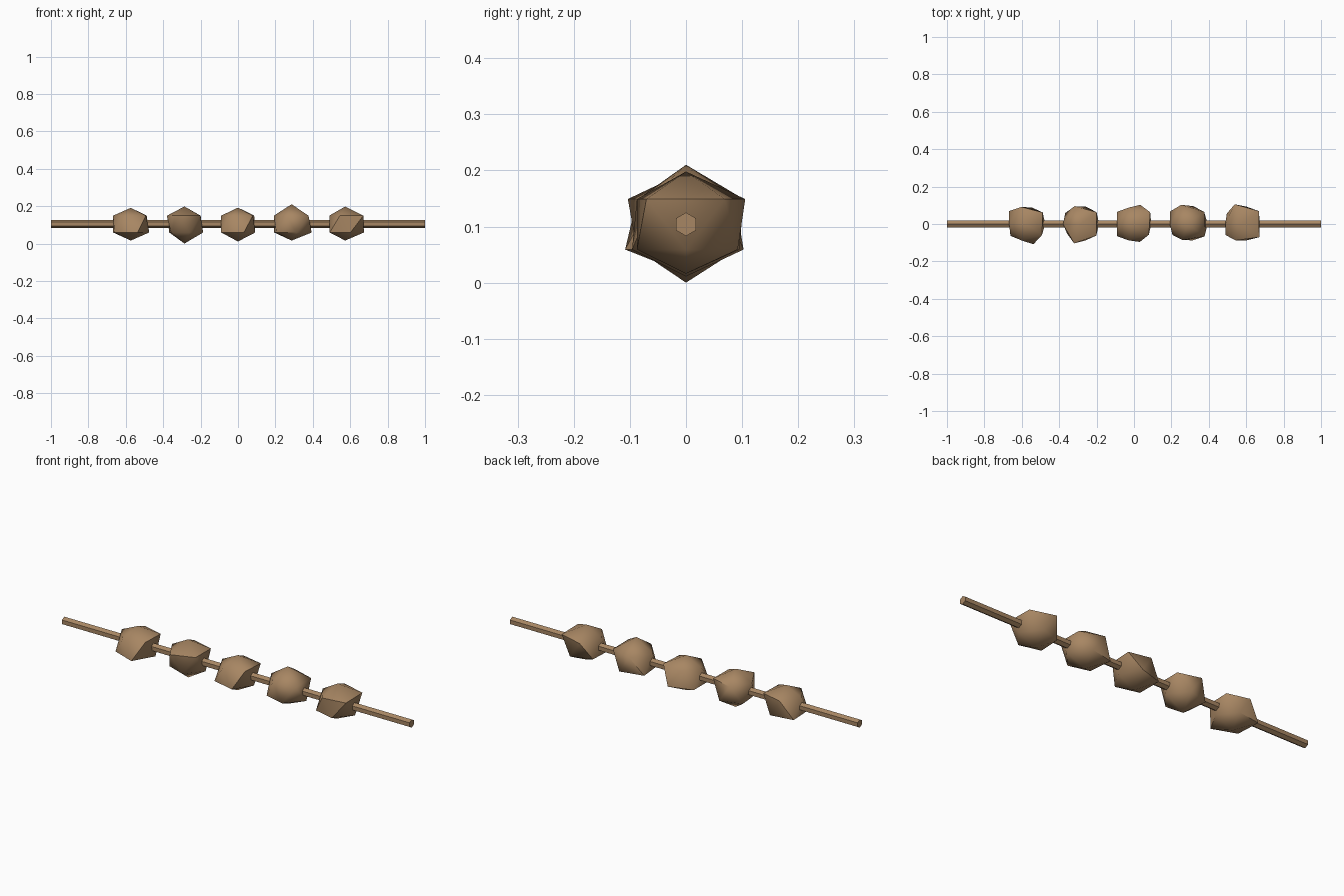
import bpy, bmesh, math

if "Cube" in bpy.data.objects:
    bpy.data.objects.remove(bpy.data.objects["Cube"])

AXIS_Z = 0.104      # height of the rod axis
RING_Z = 0.045      # ring height above and below the axis

wood = bpy.data.materials.new("warm_brown")
wood.diffuse_color = (0.39, 0.24, 0.125, 1)
wood.use_nodes = True
wood.node_tree.nodes["Principled BSDF"].inputs["Base Color"].default_value = wood.diffuse_color


def finish(bm, name, location, angle):
    bmesh.ops.recalc_face_normals(bm, faces=bm.faces)
    mesh = bpy.data.meshes.new(name)
    bm.to_mesh(mesh)
    bm.free()
    mesh.materials.append(wood)
    obj = bpy.data.objects.new(name, mesh)
    obj.location = location
    bpy.context.collection.objects.link(obj)
    bpy.ops.object.select_all(action='DESELECT')
    bpy.context.view_layer.objects.active = obj
    obj.select_set(True)
    bpy.ops.object.shade_smooth_by_angle(angle=math.radians(angle))


def ring(bm, radii, start, z):
    verts = []
    for i, r in enumerate(radii):
        a = math.radians(start + 72 * i)
        verts.append(bm.verts.new((r * math.cos(a), r * math.sin(a), z)))
    return verts


def bead(name, x, top, bottom, upper, lower):
    # uneven twenty-sided bead: two poles and two staggered rings of five
    bm = bmesh.new()
    t = bm.verts.new((0, 0, top))
    b = bm.verts.new((0, 0, -bottom))
    lo = ring(bm, lower, 0, -RING_Z)
    up = ring(bm, upper, 36, RING_Z)
    for i in range(5):
        j = (i + 1) % 5
        bm.faces.new((t, up[i], up[j]))
        bm.faces.new((b, lo[j], lo[i]))
        bm.faces.new((lo[i], lo[j], up[i]))
        bm.faces.new((up[i], lo[j], up[j]))
    finish(bm, name, (x, 0, AXIS_Z), 50)


# rod: six sided, capped, running the full length
bm = bmesh.new()
ends = []
for x in (-1, 1):
    ends.append([bm.verts.new((x, 0.021 * math.sin(k * math.pi / 3),
                               0.021 * math.cos(k * math.pi / 3))) for k in range(6)])
    bm.faces.new(ends[-1])
for k in range(6):
    m = (k + 1) % 6
    bm.faces.new((ends[0][k], ends[0][m], ends[1][m], ends[1][k]))
finish(bm, "rod", (0, 0, AXIS_Z), 30)

# beads: top, bottom, upper ring radii (36, 108, 180...), lower ring radii (0, 72, 144...)
beads = [
    (0.087, 0.088, (0.105, 0.096, 0.095, 0.092, 0.100), (0.098, 0.092, 0.117, 0.108, 0.114)),
    (0.094, 0.104, (0.107, 0.100, 0.093, 0.109, 0.105), (0.100, 0.097, 0.100, 0.088, 0.092)),
    (0.088, 0.093, (0.107, 0.092, 0.090, 0.092, 0.098), (0.092, 0.108, 0.111, 0.111, 0.101)),
    (0.106, 0.088, (0.110, 0.108, 0.095, 0.090, 0.112), (0.107, 0.100, 0.115, 0.100, 0.092)),
    (0.094, 0.088, (0.117, 0.111, 0.085, 0.092, 0.120), (0.100, 0.097, 0.095, 0.102, 0.092)),
]
for i, spec in enumerate(beads):
    bead("bead_%d" % (i + 1), (i - 2) * 0.2865, *spec)
